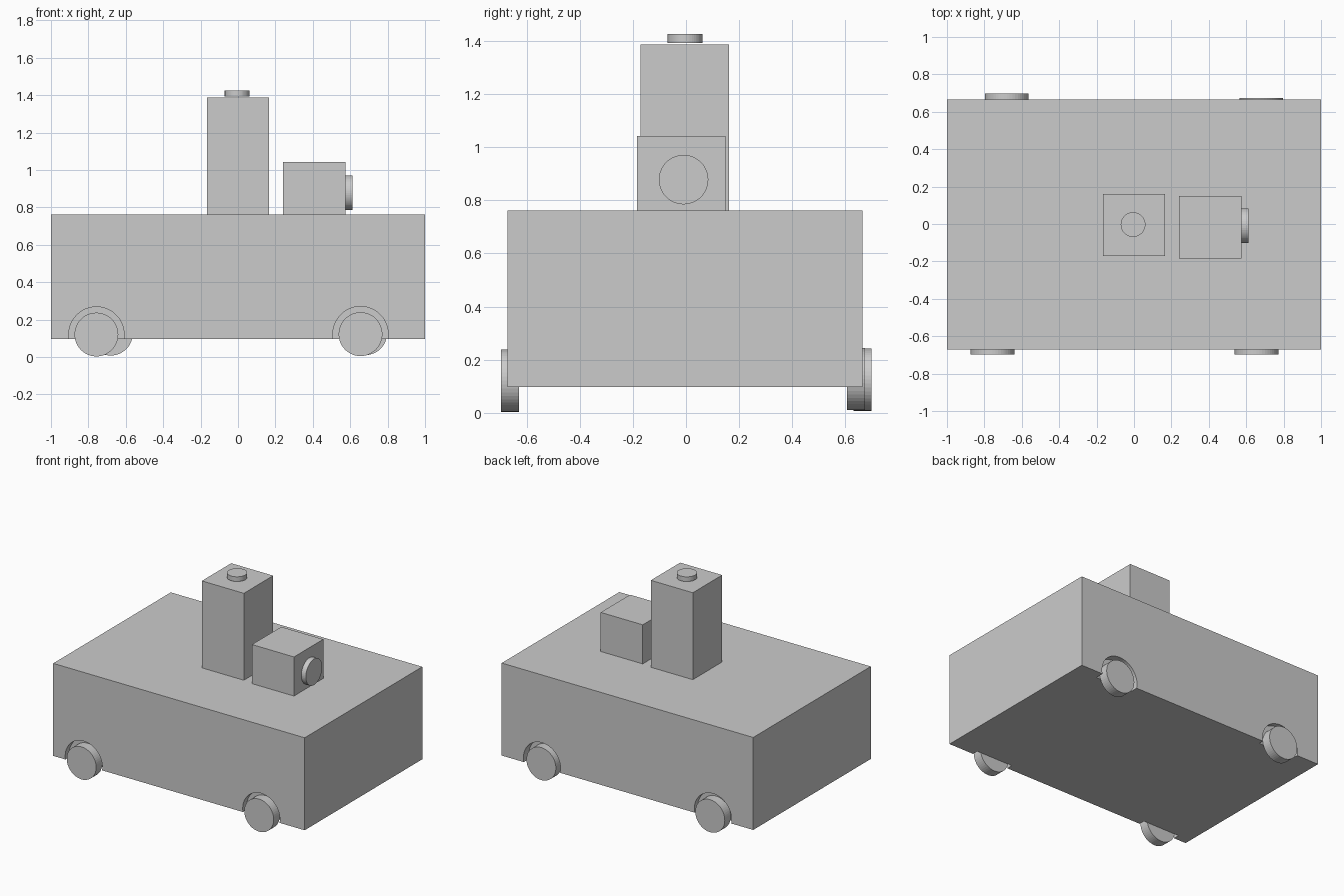
import bpy
from math import pi

if "Cube" in bpy.data.objects:
    bpy.data.objects.remove(bpy.data.objects["Cube"])

AXIS_ROT = {"x": (0, pi / 2, 0), "y": (pi / 2, 0, 0), "z": (0, 0, 0)}


def box(name, x, y, z):
    """Box from (min, max) ranges."""
    bpy.ops.mesh.primitive_cube_add(size=1, location=[sum(r) / 2 for r in (x, y, z)])
    ob = bpy.context.object
    ob.name = name
    ob.scale = [r[1] - r[0] for r in (x, y, z)]
    bpy.ops.object.transform_apply(location=False, rotation=False, scale=True)
    return ob


def disc(name, center, radius, depth, axis):
    bpy.ops.mesh.primitive_cylinder_add(vertices=48, radius=radius, depth=depth,
                                        location=center, rotation=AXIS_ROT[axis])
    ob = bpy.context.object
    ob.name = name
    return ob


# Main body
body = box("body", (-1, 1), (-0.671, 0.665), (0.097, 0.762))

# Wheels, each in a shallow round well cut into the body side
WHEELS = {
    "front_left": (-0.757, -0.663, 0.120),
    "front_right": (0.655, -0.663, 0.122),
    "back_left": (-0.68, 0.664, 0.125),
    "back_right": (0.68, 0.640, 0.127),
}
THICK = 0.068
for place, (x, y, z) in WHEELS.items():
    disc(place + "_wheel", (x, y, z), 0.117, THICK, "y")
    side = 1 if y > 0 else -1
    inner = y - side * (THICK / 2 + 0.002)
    well = disc(place + "_well_cutter", (x, inner + side * 0.1, z), 0.148, 0.2, "y")
    well.hide_render = True
    well.hide_set(True)
    cut = body.modifiers.new(place + "_well", "BOOLEAN")
    cut.operation = "DIFFERENCE"
    cut.solver = "EXACT"
    cut.object = well

# Tall tower with a round cap on top
box("tower", (-0.167, 0.167), (-0.172, 0.161), (0.762, 1.387))
disc("tower_cap", (-0.005, -0.003, 1.409), 0.066, 0.034, "z")

# Small housing with a round lens facing +x
box("housing", (0.24, 0.574), (-0.184, 0.149), (0.762, 1.043))
disc("lens", (0.593, -0.009, 0.878), 0.093, 0.036, "x")
